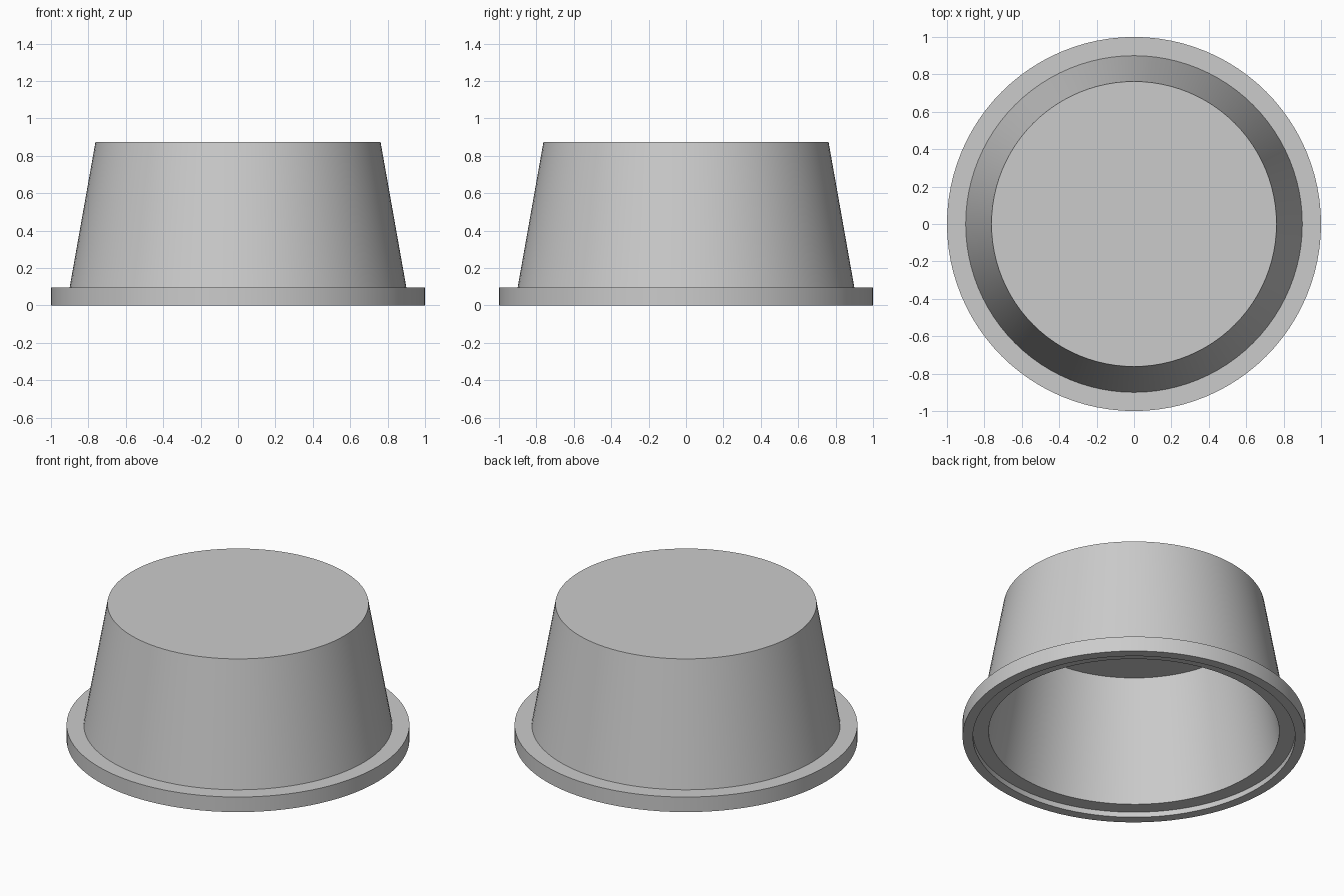
import bpy, bmesh, math
from mathutils import Vector

if "Cube" in bpy.data.objects:
    bpy.data.objects.remove(bpy.data.objects["Cube"], do_unlink=True)

SEGMENTS = 96

# One plain grey for the whole part
grey = bpy.data.materials.new("light grey")
grey.use_nodes = True
colour = (0.6, 0.6, 0.6, 1)
grey.diffuse_color = colour
grey.node_tree.nodes["Principled BSDF"].inputs["Base Color"].default_value = colour


def lathe(name, profile, material):
    """Turn a (radius, height) profile about the z axis."""
    bm = bmesh.new()
    verts = [bm.verts.new((r, 0, z)) for r, z in profile]
    edges = [bm.edges.new(pair) for pair in zip(verts, verts[1:])]
    bmesh.ops.spin(bm, geom=verts + edges, cent=(0, 0, 0), axis=(0, 0, 1),
                   angle=math.tau, steps=SEGMENTS, use_merge=True)
    bmesh.ops.remove_doubles(bm, verts=bm.verts, dist=1e-5)
    bmesh.ops.recalc_face_normals(bm, faces=bm.faces)
    mesh = bpy.data.meshes.new(name)
    bm.to_mesh(mesh)
    bm.free()
    mesh.materials.append(material)
    obj = bpy.data.objects.new(name, mesh)
    bpy.context.collection.objects.link(obj)
    bpy.ops.object.select_all(action="DESELECT")
    obj.select_set(True)
    bpy.context.view_layer.objects.active = obj
    bpy.ops.object.shade_smooth_by_angle(angle=math.radians(30))
    return obj


# Hollow tapered cap: outside from the top centre down, then the inside back up
outside = [(0, 0.875), (0.762, 0.875), (0.9, 0.097), (1, 0.097), (1, 0)]
recess = [(0.94, 0), (0.94, 0.034)]
cavity = [(0.848, 0.034), (0.715, 0.808), (0, 0.808)]
lathe("flanged_cap", outside + recess + cavity, grey)
